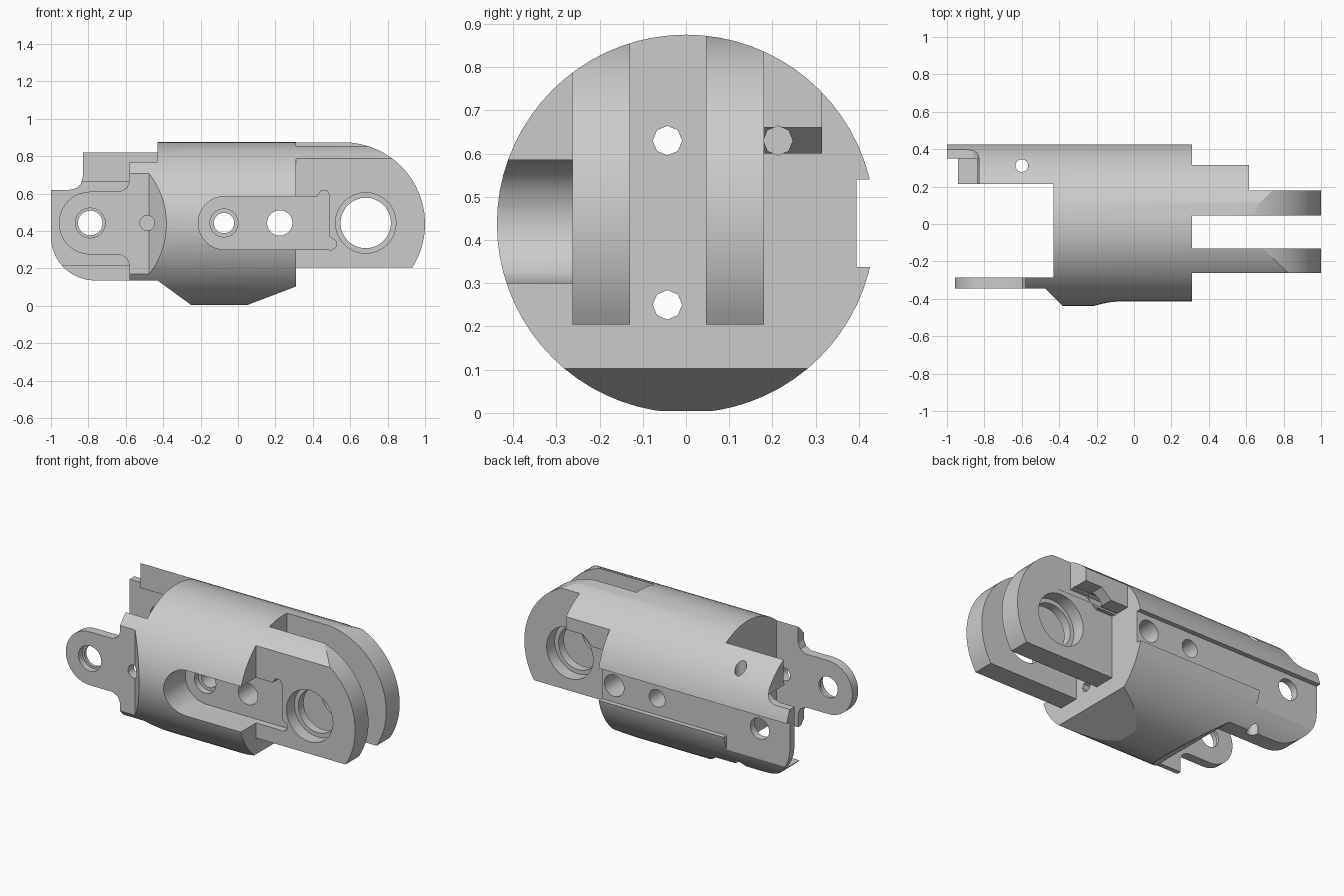
import bpy, bmesh, math
from mathutils import Matrix

if "Cube" in bpy.data.objects:
    bpy.data.objects.remove(bpy.data.objects["Cube"])

CZ = 0.4375   # height of the main axis
R = 0.4375


def new_object(name, bm):
    bmesh.ops.recalc_face_normals(bm, faces=bm.faces)
    mesh = bpy.data.meshes.new(name)
    bm.to_mesh(mesh)
    bm.free()
    obj = bpy.data.objects.new(name, mesh)
    bpy.context.collection.objects.link(obj)
    return obj


def prism(pts, lo, hi, axis='y'):
    """Extrude a profile: (x, z) points along y, or (x, y) points along z."""
    place = (lambda a, b, t: (a, t, b)) if axis == 'y' else (lambda a, b, t: (a, b, t))
    bm = bmesh.new()
    rings = [[bm.verts.new(place(a, b, t)) for a, b in pts] for t in (lo, hi)]
    bm.faces.new(rings[0])
    bm.faces.new(rings[1])
    n = len(pts)
    for i in range(n):
        j = (i + 1) % n
        bm.faces.new((rings[0][i], rings[0][j], rings[1][j], rings[1][i]))
    return new_object("cutter", bm)


def rod(name, centre, radius, length, axis, seg=24, radius2=None):
    bm = bmesh.new()
    rot = {'x': Matrix.Rotation(math.pi / 2, 4, 'Y'),
           'y': Matrix.Rotation(-math.pi / 2, 4, 'X'),
           'z': Matrix.Identity(4)}[axis]
    bmesh.ops.create_cone(bm, cap_ends=True, segments=seg, radius1=radius,
                          radius2=radius2 or radius, depth=length,
                          matrix=Matrix.Translation(centre) @ rot)
    return new_object(name, bm)


def arc(cx, cz, r, a0, a1, n=12):
    return [(cx + r * math.cos(math.radians(a0 + (a1 - a0) * i / n)),
             cz + r * math.sin(math.radians(a0 + (a1 - a0) * i / n))) for i in range(n + 1)]


def rect(x0, x1, z0, z1):
    return [(x0, z0), (x1, z0), (x1, z1), (x0, z1)]


body = rod("hinge_body", (0, 0, CZ), R, 2.0, 'x', 72)


def cut(cutter):
    cutter.hide_render = True
    mod = body.modifiers.new("cut", 'BOOLEAN')
    mod.operation = 'DIFFERENCE'
    mod.solver = 'EXACT'
    mod.object = cutter
    bpy.context.view_layer.objects.active = body
    bpy.ops.object.modifier_apply(modifier=mod.name)
    bpy.data.objects.remove(cutter)


# Clevis end: clear the underside, the outside and the gap between the lugs
cut(prism(rect(0.31, 1.2, -0.3, 0.205), -1, 1))
cut(prism(rect(0.31, 1.2, -0.3, 1.2), -1, -0.263))
cut(prism(rect(0.31, 1.2, -0.3, 1.2), -0.13, 0.046))
cut(prism(rect(0.31, 1.2, -0.3, 1.2), 0.315, 1))
cut(prism(rect(0.615, 1.2, -0.3, 1.2), 0.18, 1))
# Stop block underside
cut(prism([(0.31, -0.3), (0.7, -0.3), (0.7, 0.66), (0.5, 0.66), (0.43, 0.6), (0.31, 0.6)], 0.18, 1))
# Round nose of the lugs
cut(prism(arc(0.5635, CZ, 0.4365, 90, -33, 24) + [(0.90, 0.1), (1.2, 0.1), (1.2, 1.2), (0.5635, 1.2)], -1, 1))

# Tapered belly
cut(prism([(-1.2, -0.2), (-1.2, 0.135), (-0.43, 0.135), (-0.25, 0.004), (0.05, 0.004),
           (0.4, 0.137), (0.4, -0.2)], -1, 1))

# Open end between the front ear and the back wall
cut(prism(rect(-1.2, -0.43, -0.3, 1.2), -0.287, 0.215))

# Front ear: flat outer face with 45 degree shoulder, then the outline
cut(prism([(-1.2, -0.345), (-0.475, -0.345), (-0.34, -0.48), (-0.34, -0.7), (-1.2, -0.7)],
          -0.3, 1.2, 'z'))
flare = [(-0.58, 0.665), (-0.595, 0.63), (-0.63, 0.61)]
outline = ([(-0.58, 1.2)] + flare + arc(-0.79, 0.442, 0.168, 90, 270, 20)
           + [(x, 0.884 - z) for x, z in reversed(flare)]
           + [(-0.58, -0.2), (-1.2, -0.2), (-1.2, 1.2)])
cut(prism(outline, -1, -0.2))

# Back wall: upper notch, round lower corner, inner recess
cut(prism([(-1.2, 0.62), (-0.9, 0.62), (-0.86, 0.63), (-0.838, 0.655), (-0.83, 0.69),
           (-0.83, 1.2), (-1.2, 1.2)], 0.1, 1))
cut(prism(arc(-0.765, 0.37, 0.235, 180, 270) + [(-0.765, -0.2), (-1.2, -0.2), (-1.2, 0.37)], 0.1, 1))
cut(prism(rect(-1.2, -0.43, 0.215, 0.662), 0.1, 0.35))

# Long flat channel along the back
cut(prism([(-1.2, 0.1), (-0.56, 0.1), (-0.56, 0.338), (0.4, 0.338), (0.4, 0.54), (-1.2, 0.54)], 0.395, 1))

# Front pocket with relieved corners on the lug
cut(prism(arc(-0.07, 0.4425, 0.1425, 90, 270, 16)
          + [(0.48, 0.3), (0.5, 0.298), (0.525, 0.315), (0.525, 0.345), (0.49, 0.37),
             (0.49, 0.59), (0.475, 0.615), (0.445, 0.615), (0.425, 0.585)], -1, -0.22))

# Cross holes: two in the pocket, pivot bores with counterbores, ear holes
cut(rod("cutter", (-0.075, 0, 0.4425), 0.055, 2, 'y'))
cut(rod("cutter", (-0.075, -0.22, 0.4425), 0.075, 0.08, 'y'))
cut(rod("cutter", (0.223, 0, 0.4425), 0.068, 2, 'y'))
cut(rod("cutter", (0.683, 0, 0.4425), 0.135, 2, 'y', 32))
for y in (-0.263, 0.18):
    cut(rod("cutter", (0.683, y, 0.4425), 0.162, 0.16, 'y', 32))
cut(rod("cutter", (-0.79, 0, 0.4425), 0.066, 2, 'y'))
cut(rod("cutter", (-0.79, -0.345, 0.4425), 0.08, 0.08, 'y'))
cut(rod("cutter", (-0.485, -0.35, 0.4425), 0.04, 0.3, 'y', 16))

# Pin hole down through the back wall
cut(rod("cutter", (-0.6, 0.312, CZ), 0.034, 2, 'z', 16))

# Lengthwise holes
for z in (0.25, 0.63):
    cut(rod("cutter", (0, -0.043, z), 0.034, 1.2, 'x', 8))
cut(rod("cutter", (0.4, 0.213, 0.63), 0.034, 0.6, 'x', 8))

bpy.ops.object.select_all(action='DESELECT')
body.select_set(True)
bpy.context.view_layer.objects.active = body
bpy.ops.object.shade_smooth_by_angle(angle=math.radians(20))
